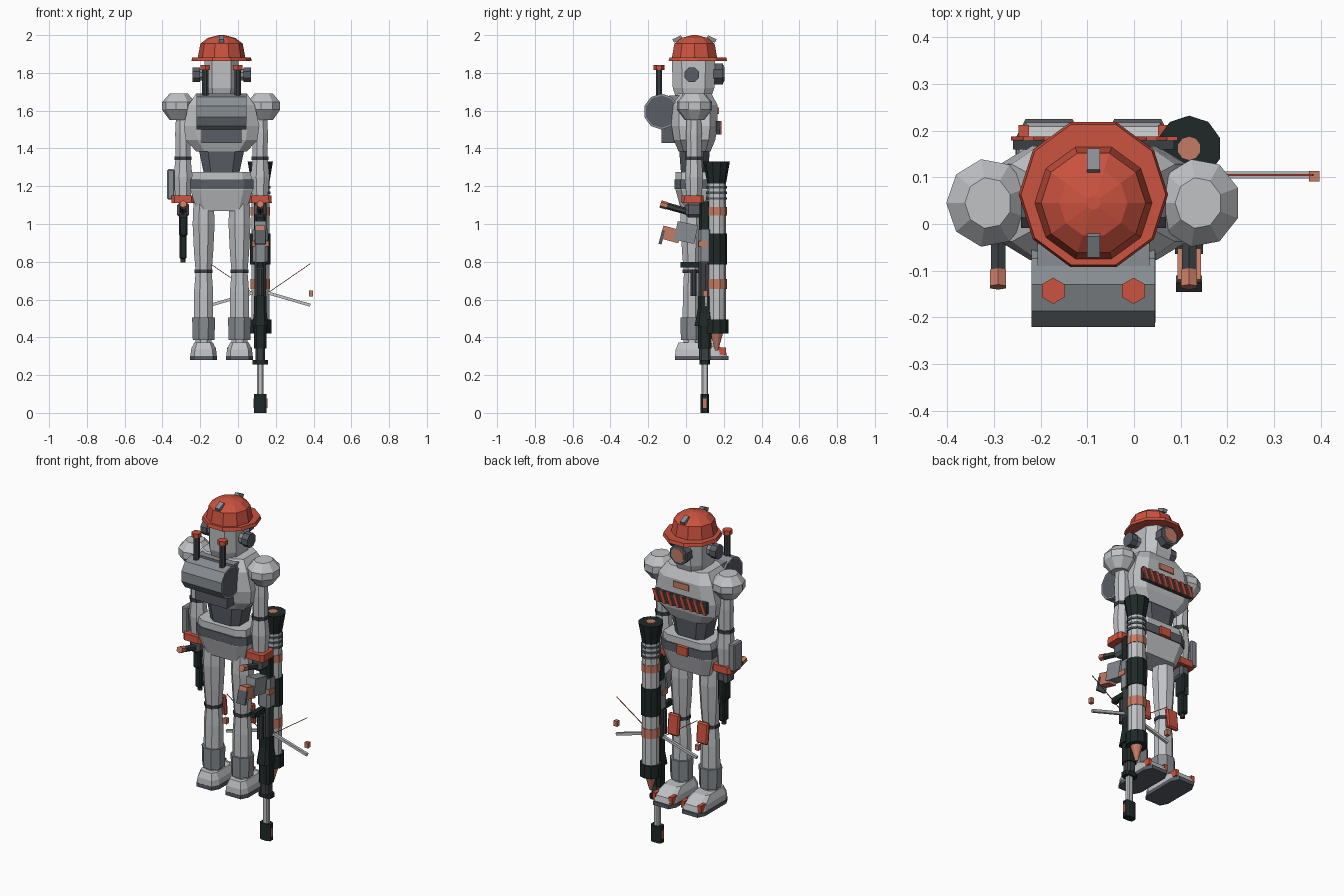
import bpy, bmesh
from math import sin, cos, pi, radians
from mathutils import Vector, Matrix

cube = bpy.data.objects.get("Cube")
if cube:
    bpy.data.objects.remove(cube)


def material(name, *rgb):
    m = bpy.data.materials.new(name)
    m.use_nodes = True
    m.diffuse_color = (*rgb, 1)
    m.node_tree.nodes["Principled BSDF"].inputs["Base Color"].default_value = (*rgb, 1)
    return m


LIGHT = material("light grey armour", .53, .54, .56)
GREY = material("mid grey metal", .25, .27, .29)
DARK = material("dark grey fabric", .1, .11, .13)
COAL = material("charcoal", .045, .05, .055)
BLACK = material("green black", .014, .022, .021)
RED = material("orange red", .6, .085, .05)
SALMON = material("salmon", .56, .2, .13)

MID = -.087   # body centre line
ARM_Y = .042
GUN_X = .118


def finish(name, bm, mat):
    bmesh.ops.recalc_face_normals(bm, faces=bm.faces)
    mesh = bpy.data.meshes.new(name)
    bm.to_mesh(mesh)
    bm.free()
    mesh.materials.append(mat)
    obj = bpy.data.objects.new(name, mesh)
    bpy.context.collection.objects.link(obj)
    return obj


def ngon(n, turn=0.0):
    return [(cos(2 * pi * (i + turn) / n), sin(2 * pi * (i + turn) / n)) for i in range(n)]


def chamfered(c):
    return [(1, -c), (1, c), (c, 1), (-c, 1), (-1, c), (-1, -c), (-c, -1), (c, -1)]


def loft(name, centre, rings, mat, section=None, axis="Z"):
    """Rings are (height, half width, half depth[, depth shift]) along the axis."""
    section = section or ngon(8, .5)
    bm = bmesh.new()
    loops = []
    for h, rx, ry, *shift in rings:
        dy = shift[0] if shift else 0
        loop = []
        for u, v in section:
            p = (u * rx, v * ry + dy, h)
            if axis == "X":
                p = (p[2], p[0], p[1])
            elif axis == "Y":
                p = (p[1], p[2], p[0])
            loop.append(bm.verts.new(Vector(centre) + Vector(p)))
        loops.append(loop)
    n = len(section)
    for a, b in zip(loops, loops[1:]):
        for i in range(n):
            bm.faces.new((a[i], a[(i + 1) % n], b[(i + 1) % n], b[i]))
    bm.faces.new(loops[0][::-1])
    bm.faces.new(loops[-1])
    return finish(name, bm, mat)


def tube(name, centre, h, r, mat, n=8, axis="Z"):
    return loft(name, centre, [(-h / 2, r, r), (h / 2, r, r)], mat, ngon(n, .5), axis)


def box(name, centre, size, mat, tilt=0, bevel=0):
    bm = bmesh.new()
    bmesh.ops.create_cube(bm, size=1)
    bmesh.ops.scale(bm, vec=size, verts=bm.verts)
    if bevel:
        bmesh.ops.bevel(bm, geom=bm.edges[:], offset=bevel, segments=1, affect="EDGES")
    m = Matrix.Translation(centre) @ Matrix.Rotation(radians(tilt), 4, "X")
    bmesh.ops.transform(bm, matrix=m, verts=bm.verts)
    return finish(name, bm, mat)


def rod(name, a, b, r, mat, n=6):
    a, b = Vector(a), Vector(b)
    obj = tube(name, (0, 0, 0), (b - a).length, r, mat, n)
    turn = (b - a).to_track_quat("Z", "Y").to_matrix().to_4x4()
    obj.data.transform(Matrix.Translation((a + b) / 2) @ turn)
    return obj


# Helmet
ten = ngon(10)
loft("helmet_brim", (MID, .063, 0), [(1.862, .16, .163), (1.882, .155, .158)], RED, ten)
loft("helmet_dome", (MID, .045, 0), [(1.88, .126, .126), (1.955, .112, .112),
     (1.985, .073, .073), (2, .015, .015)], RED, ten)
for y, tilt in ((.135, -25), (-.045, 25)):
    box("helmet_clip", (MID, y, 1.979), (.028, .05, .02), GREY, tilt)

# Head with ear discs and a single lens
loft("head", (MID, .04, 0), [(1.66, .08, .09), (1.72, .09, .11), (1.87, .09, .115)], LIGHT, chamfered(.55))
for s in (-1, 1):
    tube("ear_mount", (MID + s * .1, .03, 1.79), .05, .033, GREY, 8, "X")
    tube("ear_disc", (MID + s * .135, .03, 1.79), .04, .042, DARK, 8, "X")
tube("lens_housing", (MID, .165, 1.795), .06, .06, DARK, 8, "Y")
tube("lens_ring", (MID, .192, 1.795), .02, .05, GREY, 8, "Y")
tube("lens_glass", (MID, .201, 1.795), .008, .04, SALMON, 8, "Y")

# Torso
loft("chest", (MID, .045, 0), [(1.385, .135, .085), (1.445, .19, .11), (1.52, .2, .122),
     (1.63, .175, .122), (1.69, .135, .09)], LIGHT, chamfered(.68))
loft("waist", (MID, .045, 0), [(1.25, .09, .07), (1.4, .122, .082)], DARK, chamfered(.6))
loft("pelvis", (MID, .045, 0), [(1.07, .13, .07), (1.18, .165, .1), (1.275, .155, .1)], LIGHT, chamfered(.7))
loft("belt", (MID, .045, 0), [(1.185, .168, .106), (1.235, .168, .106)], DARK, chamfered(.7))
box("belt_buckle", (MID, .155, 1.21), (.07, .02, .05), RED)
box("chest_badge", (MID, .168, 1.6), (.1, .012, .036), SALMON)

# Hazard strip across the chest
box("hazard_strip", (MID, .17, 1.51), (.345, .02, .07), COAL)
slant = [(-.022, -.035), (.0, -.035), (.026, .035), (.004, .035)]
for i in range(8):
    x = MID - .154 + i * .044
    # the y axis loft takes (z, x) pairs
    loft("hazard_stripe", (x, .183, 1.51), [(-.004, 1, 1), (.004, 1, 1)], RED,
         [(v, u) for u, v in slant], "Y")

# Backpack
loft("backpack_drum", (MID, -.13, 1.595), [(-.132, .095, .095), (.132, .095, .095)], GREY, ngon(10, .5), "X")
for s in (-1, 1):
    tube("drum_end", (MID + s * .13, -.13, 1.595), .006, .085, DARK, 10, "X")
    tube("antenna", (MID + s * .086, -.143, 1.74), .16, .018, COAL)
    tube("antenna_cap", (MID + s * .086, -.143, 1.828), .026, .028, RED, 6)
box("backpack_base", (MID, -.08, 1.49), (.21, .1, .12), DARK)
box("backpack_mount", (MID, -.06, 1.6), (.24, .06, .16), GREY)

# Arms and legs
for s, side in ((-1, "right"), (1, "left")):
    sx, ax, lx = MID + s * .225, MID + s * .204, MID + s * .095
    loft(side + "_shoulder", (sx, .045, 0), [(1.55, .05, .05), (1.605, .09, .095), (1.645, .09, .095),
         (1.69, .05, .055)], LIGHT, ngon(9, .5))
    loft(side + "_upper_arm", (ax, ARM_Y, 0), [(1.35, .042, .042), (1.48, .045, .045), (1.57, .04, .04)], LIGHT)
    tube(side + "_elbow", (ax, ARM_Y, 1.348), .02, .048, COAL)
    loft(side + "_forearm", (ax, ARM_Y, 0), [(1.15, .045, .045), (1.25, .054, .052), (1.34, .044, .044)], LIGHT)
    loft(side + "_cuff", (ax, .035, 0), [(1.11, .062, .06), (1.15, .06, .058)], RED, chamfered(.75))
    box(side + "_fist", (ax, ARM_Y, 1.075), (.065, .09, .08), DARK, 0, .015)

    loft(side + "_thigh", (lx, .03, 0), [(.75, .046, .046), (.85, .055, .055), (1.0, .063, .065),
         (1.12, .058, .06)], LIGHT)
    tube(side + "_knee", (lx, .03, .75), .018, .052, COAL)
    loft(side + "_shin", (lx, .03, 0), [(.5, .055, .052), (.64, .055, .05), (.745, .046, .044)], LIGHT)
    box(side + "_knee_pad", (lx, .1, .725), (.075, .025, .125), RED, 6, .008)
    box(side + "_knee_pad_mount", (lx, .075, .725), (.04, .05, .07), GREY)
    loft(side + "_boot_cuff", (lx, .03, 0), [(.385, .062, .062), (.505, .066, .064)], GREY)
    tube(side + "_ankle", (lx, .03, .375), .04, .046, LIGHT)
    loft(side + "_boot", (lx, .08, 0), [(.3, .07, .138), (.335, .066, .132, -.003),
         (.372, .05, .085, -.035)], LIGHT, chamfered(.7))
    loft(side + "_sole", (lx, .083, 0), [(.28, .072, .142), (.302, .072, .142)], DARK, chamfered(.7))
    for t in (-1, 1):
        box(side + "_toe_plate", (lx + t * .054, .19, .327), (.022, .045, .04), RED)
box("forearm_pack", (MID - .268, ARM_Y, 1.21), (.04, .08, .16), GREY, 0, .006)

# Pistol, pointing down from the right hand
px = MID - .204
box("pistol_body", (px, .055, 1.0), (.045, .07, .13), BLACK, 0, .008)
box("pistol_slide", (px, .06, .885), (.036, .05, .14), BLACK, 0, .006)
tube("pistol_barrel", (px, .06, .81), .03, .014, COAL)
box("pistol_sight", (px, .09, .95), (.015, .02, .05), COAL)

# Grips that both weapons share
for x in (px, GUN_X):
    rod("weapon_grip", (x, .03, 1.06), (x, -.115, 1.1), .018, COAL)
    rod("grip_end", (x, -.1, 1.096), (x, -.135, 1.106), .02, SALMON)

# Rifle, pointing down beside the left leg
for name, low, high, w, d, mat in (
        ("muzzle", 0, .1, .034, .022, BLACK), ("barrel", .1, .27, .017, .017, LIGHT),
        ("barrel_collar", .255, .28, .04, .028, BLACK), ("gas_block", .28, .36, .026, .03, COAL),
        ("handguard", .34, .62, .034, .036, BLACK), ("receiver", .62, .8, .03, .035, COAL),
        ("chamber", .8, .97, .04, .036, GREY), ("stock", .97, 1.12, .034, .03, BLACK)):
    loft("rifle_" + name, (GUN_X, .1, 0), [(low, w, d), (high, w, d)], mat, chamfered(.6))
loft("rifle_flare", (GUN_X, .1, 0), [(.46, .042, .055), (.6, .026, .028)], BLACK, chamfered(.6))
box("muzzle_slot", (GUN_X, .1, .05), (.074, .018, .05), SALMON)
box("magazine_well", (GUN_X, 0, .955), (.06, .11, .1), GREY, -12)
box("magazine", (GUN_X, -.08, .945), (.05, .1, .07), SALMON, -15)
box("magazine_cap", (GUN_X, -.128, .93), (.056, .016, .076), DARK, -15)
box("side_panel", (GUN_X, .09, .895), (.09, .05, .03), SALMON)
box("rifle_trigger", (GUN_X, .02, .785), (.03, .1, .03), BLACK)
rod("scope", (GUN_X, .04, .62), (GUN_X, .04, .76), .018, COAL, 8)

# Bipod with thin struts
for s in (-1, 1):
    root = (GUN_X + s * .04, .105, .635)
    rod("bipod_leg", root, (GUN_X + s * .265, .105, .57), .011, LIGHT, 4)
    rod("bipod_strut", root, (GUN_X + s * .265, .105, .79), .0025, RED, 4)
    box("bipod_tip", (GUN_X + s * .268, .102, .632), (.022, .022, .032), SALMON)

# Rocket launcher tube, banded along its length
ly = .162
for name, low, high, r0, r1, mat in (
        ("rear_cap", .42, .495, .062, .062, BLACK), ("lower_tube", .495, .655, .05, .05, LIGHT),
        ("lower_band", .655, .71, .054, .054, SALMON), ("middle_tube", .71, .785, .05, .05, LIGHT),
        ("sleeve", .785, .95, .056, .056, BLACK), ("upper_tube", .95, 1.045, .05, .05, LIGHT),
        ("upper_band", 1.045, 1.09, .054, .054, SALMON), ("neck", 1.09, 1.22, .05, .05, LIGHT),
        ("horn", 1.215, 1.33, .05, .07, BLACK), ("horn_disc", 1.329, 1.332, .025, .025, SALMON),
        ("warhead", .33, .425, .008, .035, SALMON)):
    loft("launcher_" + name, (GUN_X, ly, 0), [(low, r0, r0), (high, r1, r1)], mat, ngon(10, .5))
for i in range(3):
    tube("launcher_ring", (GUN_X, ly, 1.135 + i * .03), .012, .056, DARK, 10)
